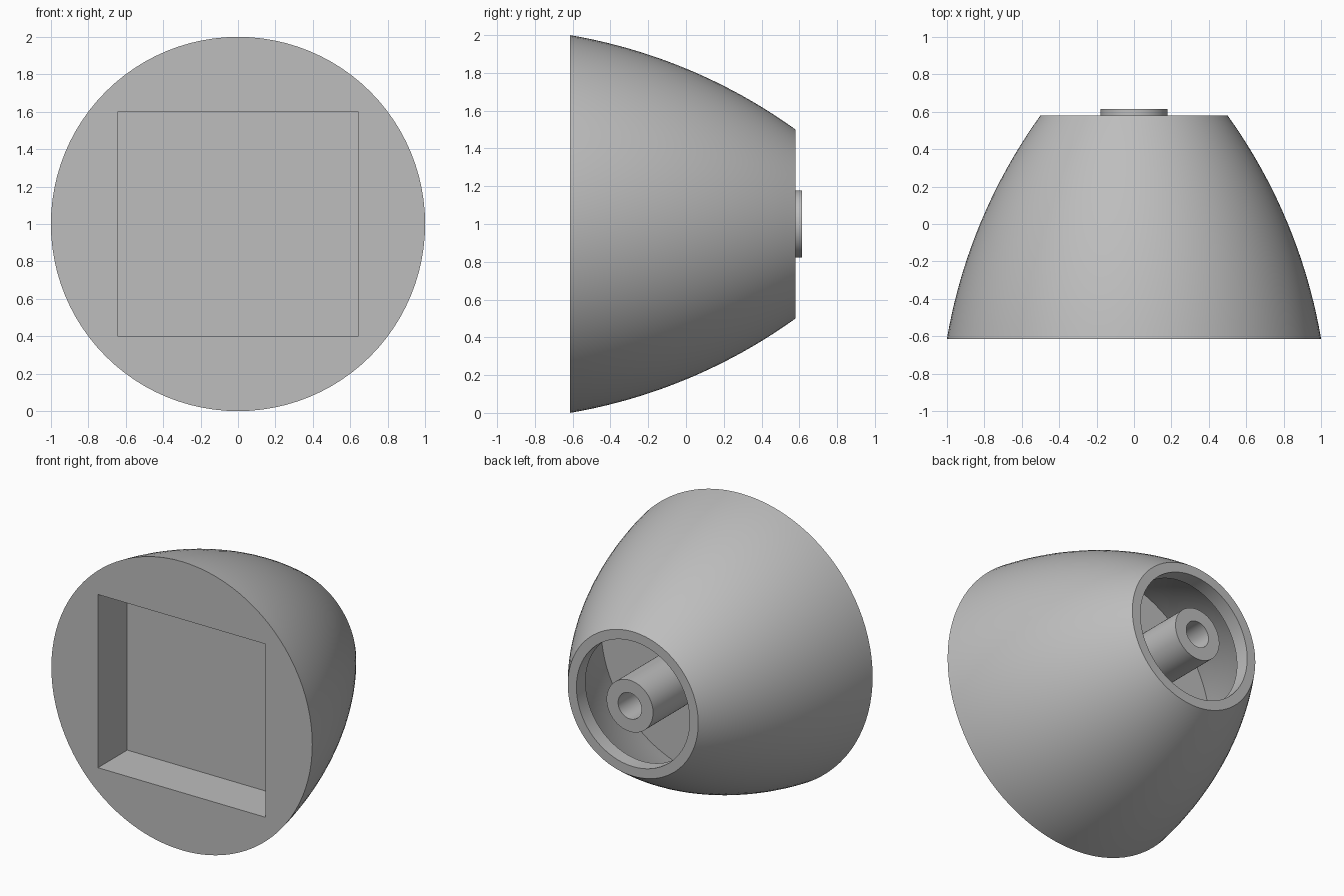
import bpy, bmesh, math

if "Cube" in bpy.data.objects:
    bpy.data.objects.remove(bpy.data.objects["Cube"])

SEG = 96
FRONT, BACK, TIP, FLOOR = -0.615, 0.58, 0.615, -0.24

grey = bpy.data.materials.new("plain grey")
grey.diffuse_color = (0.51, 0.51, 0.51, 1)
grey.use_nodes = True
grey.node_tree.nodes["Principled BSDF"].inputs["Base Color"].default_value = grey.diffuse_color


def arc(p, q, sag, n):
    """Points from p to q along a circular arc bulging outward by sag."""
    (r0, y0), (r1, y1) = p, q
    chord = math.hypot(r1 - r0, y1 - y0)
    nr, ny = (y1 - y0) / chord, (r0 - r1) / chord
    rad = (chord * chord / 4 + sag * sag) / (2 * sag)
    half = math.asin(chord / 2 / rad)
    pts = []
    for i in range(n + 1):
        a = half * (2 * i / n - 1)
        t = 0.5 + rad * math.sin(a) / chord
        h = rad * math.cos(a) - (rad - sag)
        pts.append((r0 + (r1 - r0) * t + nr * h, y0 + (y1 - y0) * t + ny * h))
    return pts


def lathe(name, profile):
    """Revolve (radius, y) points about the horizontal axis at z = 1."""
    bm = bmesh.new()
    rings = []
    for r, y in profile:
        if r == 0:
            rings.append([bm.verts.new((0, y, 1))] * SEG)
        else:
            rings.append([bm.verts.new((r * math.cos(2 * math.pi * i / SEG), y,
                                        1 + r * math.sin(2 * math.pi * i / SEG)))
                          for i in range(SEG)])
    for a, b in zip(rings, rings[1:]):
        for i in range(SEG):
            j = (i + 1) % SEG
            bm.faces.new(list(dict.fromkeys((a[i], a[j], b[j], b[i]))))
    bmesh.ops.recalc_face_normals(bm, faces=bm.faces)
    mesh = bpy.data.meshes.new(name)
    bm.to_mesh(mesh)
    bm.free()
    mesh.materials.append(grey)
    obj = bpy.data.objects.new(name, mesh)
    bpy.context.collection.objects.link(obj)
    return obj


# Domed shell, lipped rear cavity and hollow centre boss as one profile
outer = arc((1.0, FRONT), (0.5, BACK), 0.074, 20)
lip = [(0.434, BACK), (0.434, BACK - 0.1)]
cavity = arc((0.82, FLOOR), (0.50, BACK - 0.1), 0.03, 10)[::-1]
boss = [(0.178, FLOOR), (0.178, TIP), (0.09, TIP), (0.09, FLOOR + 0.04), (0, FLOOR + 0.04)]
body = lathe("domed_body", [(0, FRONT)] + outer + lip + cavity + boss)

# Rectangular pocket cut into the front face
bpy.ops.mesh.primitive_cube_add(size=1, location=(0, FRONT, 1))
cutter = bpy.context.object
cutter.name = "pocket_cutter"
cutter.scale = (1.285, 0.64, 1.2)
cutter.hide_render = True
cutter.data.materials.append(grey)
cut = body.modifiers.new("front_pocket", 'BOOLEAN')
cut.operation, cut.solver, cut.object = 'DIFFERENCE', 'EXACT', cutter

bpy.ops.object.select_all(action='DESELECT')
bpy.context.view_layer.objects.active = body
body.select_set(True)
bpy.ops.object.modifier_apply(modifier=cut.name)
bpy.data.objects.remove(cutter)
bpy.ops.object.shade_smooth_by_angle(angle=math.radians(30))
